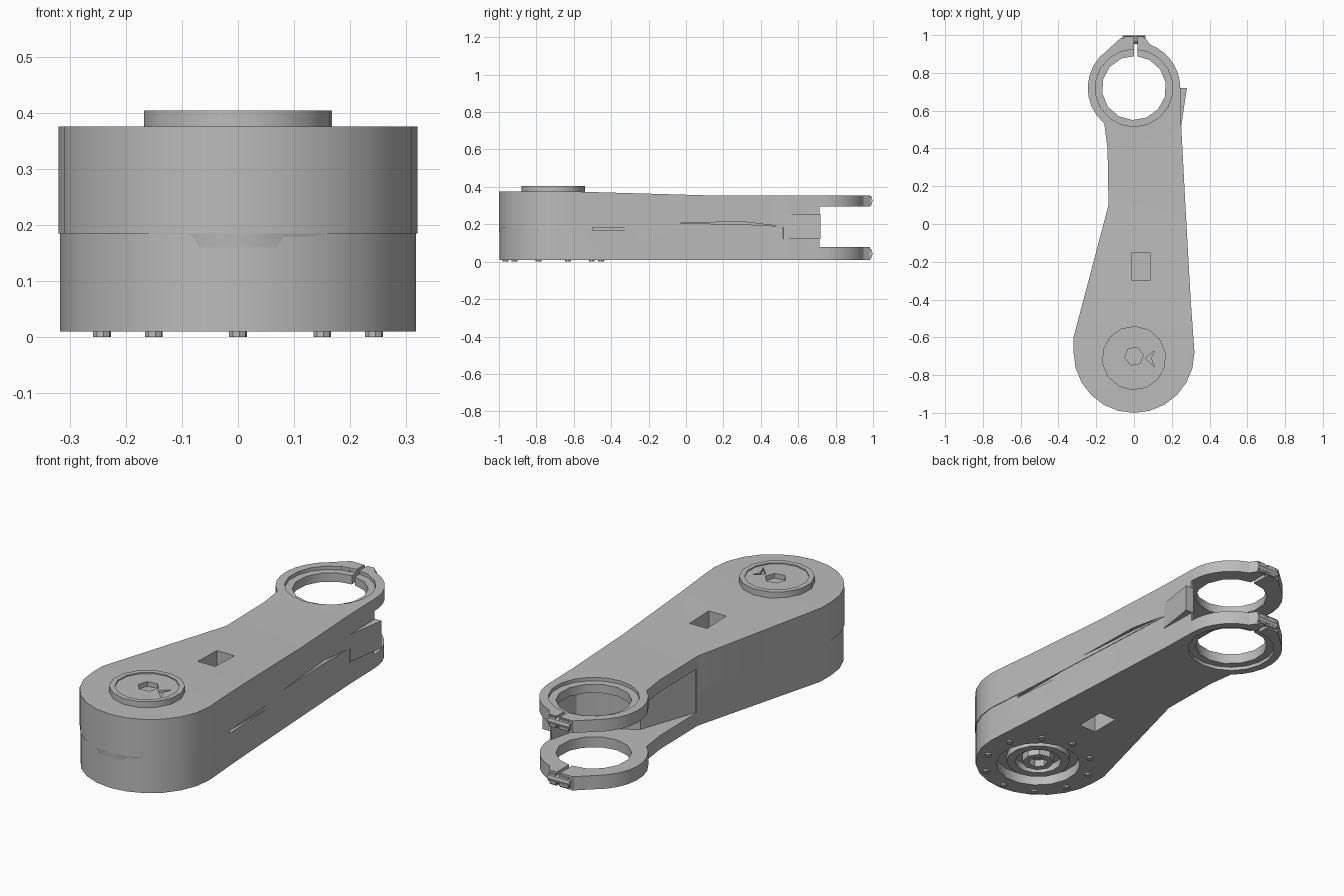
import bpy, bmesh, math
from mathutils import Matrix

if "Cube" in bpy.data.objects:
    bpy.data.objects.remove(bpy.data.objects["Cube"], do_unlink=True)

metal = bpy.data.materials.new("plain grey")
metal.use_nodes = True
grey = (0.5, 0.5, 0.5, 1)
metal.diffuse_color = grey
metal.node_tree.nodes["Principled BSDF"].inputs["Base Color"].default_value = grey

EYE = (0, 0.72)      # fork eye centre
HUB = (0, -0.71)     # hub centre


def finish(name, bm):
    bmesh.ops.recalc_face_normals(bm, faces=bm.faces)
    mesh = bpy.data.meshes.new(name)
    bm.to_mesh(mesh)
    bm.free()
    mesh.materials.append(metal)
    ob = bpy.data.objects.new(name, mesh)
    bpy.context.collection.objects.link(ob)
    return ob


def prism(name, pts, z0, z1, slope=False):
    bm = bmesh.new()
    face = bm.faces.new([bm.verts.new((x, y, z0)) for x, y in pts])
    ext = bmesh.ops.extrude_face_region(bm, geom=[face])
    for v in ext["geom"]:
        if isinstance(v, bmesh.types.BMVert):
            v.co.z = z1
    if slope:
        # top falls gently from the hub towards the fork
        for y in (-0.6, 0.1):
            bmesh.ops.bisect_plane(bm, geom=bm.verts[:] + bm.edges[:] + bm.faces[:],
                                   plane_co=(0, y, 0), plane_no=(0, 1, 0))
        for v in bm.verts:
            if v.co.z > z1 - 0.01:
                t = min(max((v.co.y + 0.6) / 0.7, 0), 1)
                v.co.z = z1 - 0.02 * t
    return finish(name, bm)


def circle(center, r, n, start=0, sweep=360):
    count = n if sweep == 360 else n + 1
    angles = [math.radians(start + sweep * i / n) for i in range(count)]
    return [(center[0] + r * math.cos(a), center[1] + r * math.sin(a)) for a in angles]


def disc(name, center, r, z0, z1, n=14, start=10):
    return prism(name, circle(center, r, n, start), z0, z1)


def box(name, x0, x1, y0, y1, z0, z1):
    return prism(name, [(x0, y0), (x1, y0), (x1, y1), (x0, y1)], z0, z1)


def side_wedge(name, yz, x0, x1):
    # prism of a y-z profile running along x
    ob = prism(name, yz, x0, x1)
    ob.data.transform(Matrix(((0, 0, 1, 0), (1, 0, 0, 0), (0, 1, 0, 0), (0, 0, 0, 1))))
    return ob


def cut(target, cutters):
    bpy.context.view_layer.objects.active = target
    for c in cutters:
        mod = target.modifiers.new("cut", "BOOLEAN")
        mod.operation, mod.solver, mod.object = "DIFFERENCE", "EXACT", c
        bpy.ops.object.modifier_apply(modifier=mod.name)


# arm outline: round hub, waisted beam, fork eye
hub_arc = circle((0, -0.68), 0.32, 12, 180, 180)
outline = hub_arc + [(0.3, -0.4), (0.272, 0.1), (0.25, 0.52)]
outline += circle(EYE, 0.245, 7, 0, 70) + [(0.06, 0.985), (-0.07, 0.985)]
outline += circle(EYE, 0.245, 8, 125, 105)
outline += [(-0.14, 0.4), (-0.135, 0.1), (-0.32, -0.6)]
lower_outline = [(x * 0.99, y * 0.998) for x, y in outline]

upper = prism("upper_shell", outline, 0.185, 0.375, slope=True)
lower = prism("lower_shell", lower_outline, 0.01, 0.185)

# shared cutters: fork gap, eye bore, clamp slit
gap = prism("gap_cutter", [(-0.5, 0.11), (-0.13, 0.11), (-0.03, 0.4), (0.1, 0.48), (0.2, 0.57),
                           (0.235, 0.715), (0.5, 0.715), (0.5, 1.1), (-0.5, 1.1)], 0.078, 0.295)
bore = disc("bore_cutter", EYE, 0.17, -0.1, 0.6)
slit = box("slit_cutter", 0.0, 0.018, 0.86, 1.1, -0.1, 0.6)
shared = [gap, bore, slit]

# cutters for one shell only
top_cuts = [
    disc("top_lip_cutter", EYE, 0.205, 0.338, 0.6, 18),
    box("top_window_cutter", -0.01, 0.085, -0.3, -0.15, 0.23, 0.6),
    side_wedge("rear_groove_cutter", [(-0.06, 0.206), (0.3, 0.214), (0.5, 0.19), (0.3, 0.2)], 0.24, 0.4),
]
bottom_cuts = [
    disc("bottom_lip_cutter", EYE, 0.205, -0.1, 0.027, 18),
    box("bottom_window_cutter", -0.01, 0.085, -0.3, -0.15, -0.1, 0.14),
    disc("hub_recess_cutter", HUB, 0.2, -0.1, 0.06, 16),
    side_wedge("front_groove_cutter", [(-0.5, 0.184), (-0.1, 0.184), (-0.12, 0.163), (-0.5, 0.17)], 0.285, 0.4),
]
cut(upper, shared + top_cuts)
cut(lower, shared + bottom_cuts)

# tongue of the upper shell dipping over the lower one at the front
front = [(x, y) for x, y in hub_arc if abs(x) < 0.17]
tongue = prism("front_tongue", front + [(0.12, -0.9), (-0.12, -0.9)], 0.16, 0.19)
for v in tongue.data.vertices:
    if v.co.z < 0.17:
        v.co.x *= 0.82

# side tab beside the fork gap
tab = prism("side_tab", [(0.22, 0.5), (0.25, 0.52), (0.28, 0.72), (0.235, 0.72)], 0.12, 0.255)

# hub cap with a socket and a small arrow-shaped notch
cap = disc("hub_cap", HUB, 0.17, 0.36, 0.404, 14)
socket = disc("socket_cutter", (0, -0.7), 0.05, 0.37, 0.6, 6)
notch = prism("notch_cutter", [(0.06, -0.71), (0.11, -0.67), (0.09, -0.71), (0.11, -0.76)], 0.385, 0.6)
rim = disc("rim_cutter", HUB, 0.145, 0.398, 0.6, 14)
cut(cap, [socket, notch, rim])

# rings inside the underside recess
ring = disc("recess_ring", HUB, 0.15, 0.025, 0.07, 14)
ring_hole = disc("ring_cutter", HUB, 0.11, -0.1, 0.06, 14)
cut(ring, [ring_hole])
nut = disc("recess_nut", HUB, 0.075, 0.02, 0.07, 8)
nut_hole = disc("nut_cutter", HUB, 0.045, -0.1, 0.055, 6)
cut(nut, [nut_hole])

for helper in shared + top_cuts + bottom_cuts + [socket, notch, rim, ring_hole, nut_hole]:
    bpy.data.objects.remove(helper, do_unlink=True)

parts = [upper, lower, tongue, tab, cap, ring, nut]

# underside bolts around the hub
for i, spot in enumerate(circle(HUB, 0.255, 10, 18)):
    parts.append(disc(f"hub_bolt_{i + 1}", spot, 0.016, 0.0, 0.02, 8))

# clamp lugs and cross bolts on both fork eyes
for level, z in (("upper", 0.325), ("lower", 0.043)):
    for side, x0, x1 in (("left", 0.018, 0.05), ("right", -0.05, 0.0)):
        parts.append(box(f"{level}_{side}_lug", x0, x1, 0.95, 0.993, z - 0.025, z + 0.025))
    bolt = side_wedge(f"{level}_clamp_bolt", circle((0.975, z), 0.023, 10), -0.06, 0.06)
    parts.append(bolt)

# smooth curved walls, keep the edges crisp
bpy.ops.object.select_all(action="DESELECT")
for ob in parts:
    ob.select_set(True)
bpy.context.view_layer.objects.active = upper
bpy.ops.object.shade_smooth_by_angle(angle=math.radians(30))
